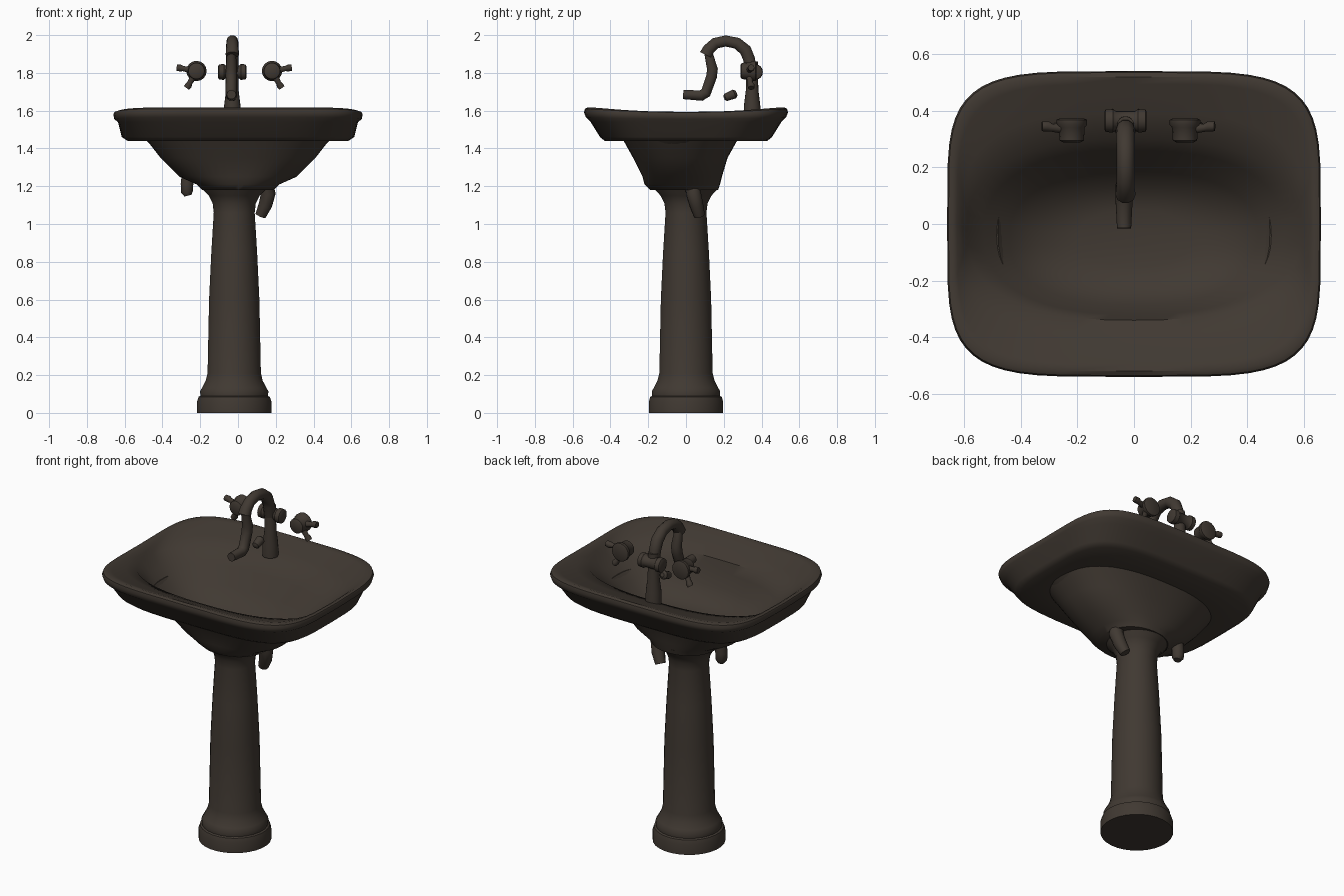
import bpy
import bmesh
from math import sin, cos, pi, radians, copysign
from mathutils import Vector

cube = bpy.data.objects.get("Cube")
if cube:
    bpy.data.objects.remove(cube, do_unlink=True)

# One dark brown finish for everything
COLOUR = (0.052, 0.041, 0.032, 1)
finish = bpy.data.materials.new("dark_brown")
finish.use_nodes = True
finish.diffuse_color = COLOUR
finish.node_tree.nodes["Principled BSDF"].inputs["Base Color"].default_value = COLOUR


def smooth(obj, angle=40):
    bpy.ops.object.select_all(action='DESELECT')
    obj.select_set(True)
    bpy.context.view_layer.objects.active = obj
    bpy.ops.object.shade_smooth_by_angle(angle=radians(angle))
    return obj


def loft(name, rings, angle=40):
    """Skin a list of closed point rings and cap both ends."""
    bm = bmesh.new()
    loops = [[bm.verts.new(p) for p in ring] for ring in rings]
    for a, b in zip(loops, loops[1:]):
        n = len(a)
        for i in range(n):
            j = (i + 1) % n
            bm.faces.new((a[i], a[j], b[j], b[i]))
    bm.faces.new(loops[0][::-1])
    bm.faces.new(loops[-1])
    bmesh.ops.recalc_face_normals(bm, faces=bm.faces)
    mesh = bpy.data.meshes.new(name)
    bm.to_mesh(mesh)
    bm.free()
    mesh.materials.append(finish)
    obj = bpy.data.objects.new(name, mesh)
    bpy.context.collection.objects.link(obj)
    return smooth(obj, angle)


def oval(cy, hx, hy, z, power, dip=0, n=56):
    """Rounded-rectangle ring; dip lowers the middle of the left and right sides."""
    ring = []
    for i in range(n):
        c, s = cos(2 * pi * i / n), sin(2 * pi * i / n)
        x = copysign(abs(c) ** (2 / power), c)
        y = copysign(abs(s) ** (2 / power), s)
        ring.append((x * hx, cy + y * hy, z - dip * (1 - y * y) * x * x))
    return ring


def turned(name, centre, axis, profile, n=16, angle=40):
    """Round part from (distance along axis, radius) pairs."""
    axis = Vector(axis).normalized()
    u = axis.orthogonal().normalized()
    v = axis.cross(u)
    rings = [[Vector(centre) + axis * d + (u * cos(2 * pi * i / n) + v * sin(2 * pi * i / n)) * r
              for i in range(n)] for d, r in profile]
    return loft(name, rings, angle)


def tube(name, points):
    """Round bent tube through (x, y, z, radius) points."""
    curve = bpy.data.curves.new(name, 'CURVE')
    curve.dimensions = '3D'
    curve.bevel_depth = 1
    curve.bevel_resolution = 3
    curve.use_fill_caps = True
    spline = curve.splines.new('POLY')
    spline.points.add(len(points) - 1)
    for p, (x, y, z, r) in zip(spline.points, points):
        p.co = (x, y, z, 1)
        p.radius = r
    curve.materials.append(finish)
    obj = bpy.data.objects.new(name, curve)
    bpy.context.collection.objects.link(obj)
    bpy.ops.object.select_all(action='DESELECT')
    obj.select_set(True)
    bpy.context.view_layer.objects.active = obj
    bpy.ops.object.convert(target='MESH')
    return smooth(bpy.context.view_layer.objects.active, 50)


# Basin: underside, skirt, rolled rim, deck and bowl in one skin
loft("basin", [
    oval(-0.01, 0.19, 0.18, 1.18, 2.2),
    oval(-0.02, 0.22, 0.20, 1.21, 2.2),
    oval(-0.02, 0.31, 0.21, 1.25, 2.3),
    oval(-0.03, 0.41, 0.25, 1.35, 2.4),
    oval(-0.03, 0.48, 0.30, 1.44, 2.5),
    oval(0, 0.585, 0.43, 1.44, 4),
    oval(0, 0.615, 0.455, 1.46, 4),
    oval(0, 0.635, 0.505, 1.54, 4.4),
    oval(0, 0.655, 0.53, 1.565, 4.6, 0.01),
    oval(0, 0.66, 0.54, 1.59, 4.6, 0.01),
    oval(0, 0.655, 0.535, 1.61, 4.6, 0.02),
    oval(0, 0.64, 0.52, 1.618, 4.6, 0.025),
    oval(0, 0.625, 0.495, 1.61, 4.2, 0.025),
    oval(-0.01, 0.605, 0.40, 1.575, 3.2, 0.01),
    oval(-0.02, 0.59, 0.32, 1.54, 2.5),
    oval(-0.03, 0.53, 0.29, 1.48, 2.4),
    oval(-0.05, 0.44, 0.235, 1.40, 2.4),
    oval(-0.05, 0.34, 0.18, 1.32, 2.3),
    oval(-0.05, 0.20, 0.10, 1.295, 2.2),
    oval(-0.05, 0.03, 0.03, 1.29, 2),
], 45)

# Pedestal column with stepped foot and flared neck
turned("pedestal", (-0.02, 0, 0), (0, 0, 1), [
    (0, 0.198), (0.06, 0.198), (0.085, 0.19), (0.09, 0.18), (0.115, 0.182),
    (0.135, 0.17), (0.17, 0.152), (0.21, 0.142), (0.6, 0.134), (0.85, 0.122),
    (1.06, 0.109), (1.11, 0.115), (1.15, 0.135), (1.18, 0.165), (1.21, 0.18)], 28)

# Pipes under the bowl
tube("drain_pipe", [(0.14, 0.03, 1.23, 0.04), (0.16, 0.04, 1.16, 0.04),
                    (0.145, 0.055, 1.10, 0.037), (0.12, 0.07, 1.045, 0.03)])
tube("supply_pipe", [(-0.26, 0.05, 1.30, 0.035), (-0.27, 0.05, 1.21, 0.035),
                     (-0.27, 0.05, 1.17, 0.033), (-0.265, 0.05, 1.15, 0.02)])

# Tap: column, cross barrel, gooseneck and spout
TAP_X = -0.03
turned("tap_column", (TAP_X, 0.35, 1.56), (0, 0, 1),
       [(0, 0.045), (0.07, 0.043), (0.15, 0.033), (0.3, 0.03)])
turned("tap_barrel", (TAP_X, 0.365, 1.805), (1, 0, 0),
       [(-0.075, 0.03), (-0.07, 0.04), (-0.045, 0.042), (-0.035, 0.034),
        (0.035, 0.034), (0.045, 0.042), (0.07, 0.04), (0.075, 0.03)])
tube("tap_gooseneck", [(TAP_X, y, z, r) for y, z, r in (
    (0.345, 1.80, 0.03), (0.335, 1.87, 0.033), (0.315, 1.92, 0.034), (0.27, 1.957, 0.032),
    (0.21, 1.969, 0.031), (0.155, 1.957, 0.031), (0.12, 1.925, 0.033), (0.105, 1.895, 0.036))])
tube("tap_spout", [(TAP_X - 0.005, y, z, r) for y, z, r in (
    (0.115, 1.92, 0.022), (0.14, 1.82, 0.03), (0.135, 1.78, 0.03),
    (0.105, 1.695, 0.03), (0.08, 1.68, 0.03), (-0.015, 1.685, 0.025))])
turned("plug_knob", (TAP_X, 0.235, 1.68), (0, 1, 0.4),
       [(-0.036, 0.01), (-0.028, 0.021), (0.024, 0.025), (0.036, 0.012)], 12)

# Two identical lever handles on the deck
for side, x in (("right", -0.22), ("left", 0.18)):
    turned(side + "_handle_hub", (x, 0.33, 1.81), (0, 1, 0),
           [(-0.042, 0.03), (-0.035, 0.043), (0.01, 0.046), (0.02, 0.054),
            (0.038, 0.054), (0.042, 0.045)])
    out = copysign(1, x)
    for label, dx, dz in (("outer", 0.10, 0.018), ("lower", 0.05, -0.09)):
        tube(f"{side}_handle_{label}_lever", [
            (x, 0.335, 1.81, 0.022), (x + out * dx * 0.7, 0.34, 1.81 + dz * 0.7, 0.014),
            (x + out * dx * 0.85, 0.345, 1.81 + dz * 0.85, 0.019),
            (x + out * dx * 1.05, 0.345, 1.81 + dz, 0.017)])
